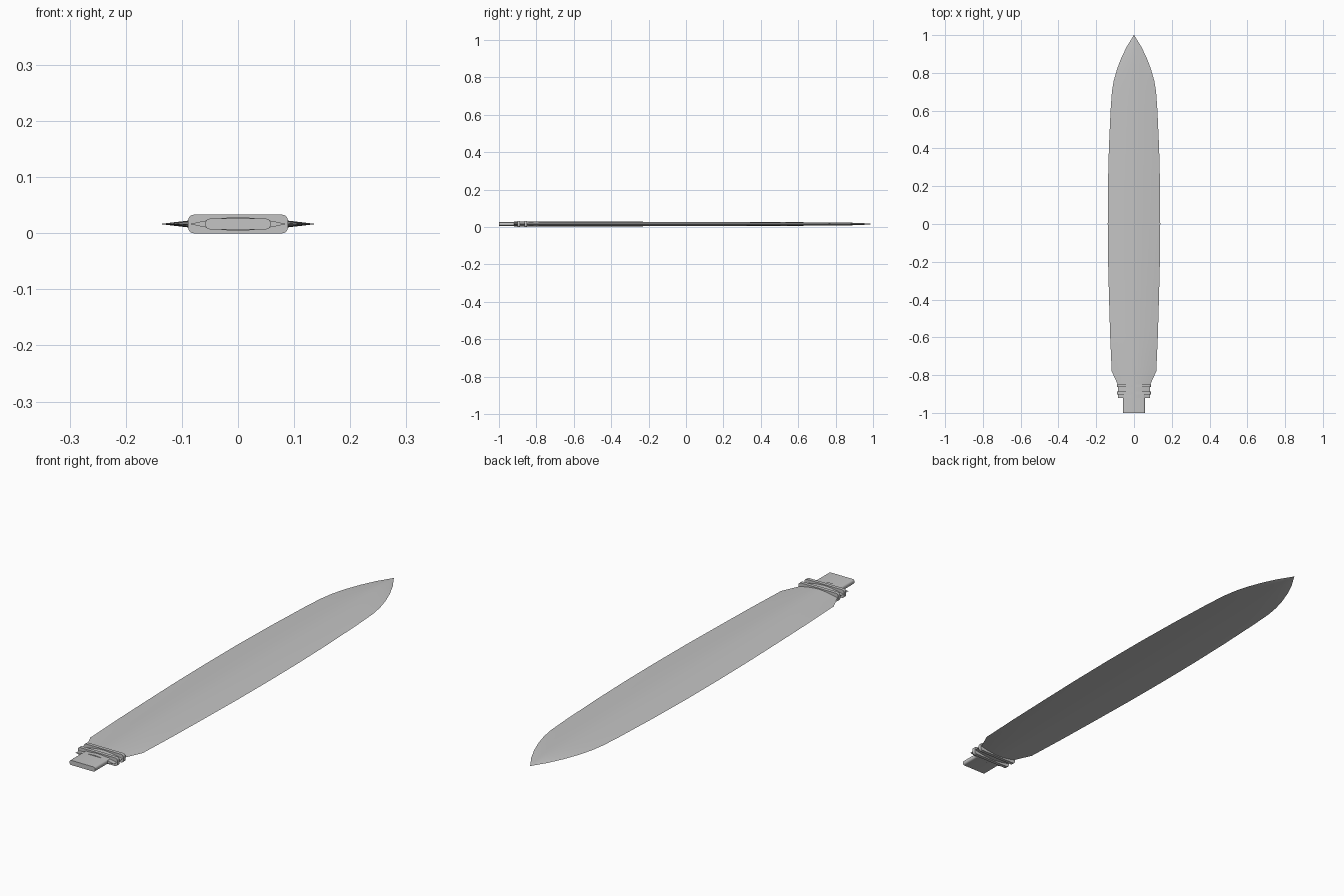
import bpy
import bmesh
import math

old = bpy.data.objects.get("Cube")
if old:
    bpy.data.objects.remove(old, do_unlink=True)

MID = 0.0165  # height of the blade's centre plane

steel = bpy.data.materials.new("grey_steel")
steel.use_nodes = True
GREY = (0.55, 0.55, 0.55, 1)
steel.diffuse_color = GREY
steel.node_tree.nodes["Principled BSDF"].inputs["Base Color"].default_value = GREY


def finish(bm, name, angle):
    bmesh.ops.recalc_face_normals(bm, faces=bm.faces)
    mesh = bpy.data.meshes.new(name)
    bm.to_mesh(mesh)
    bm.free()
    obj = bpy.data.objects.new(name, mesh)
    bpy.context.collection.objects.link(obj)
    mesh.materials.append(steel)
    bpy.ops.object.select_all(action="DESELECT")
    obj.select_set(True)
    bpy.context.view_layer.objects.active = obj
    bpy.ops.object.shade_smooth_by_angle(angle=math.radians(angle))
    return obj


def loft(name, rings, angle=20):
    """Skin a list of closed rings and cap both ends."""
    bm = bmesh.new()
    loops = [[bm.verts.new(p) for p in ring] for ring in rings]
    n = len(loops[0])
    for a, b in zip(loops, loops[1:]):
        for i in range(n):
            j = (i + 1) % n
            bm.faces.new((a[i], a[j], b[j], b[i]))
    bm.faces.new(loops[0])
    bm.faces.new(loops[-1])
    bmesh.ops.remove_doubles(bm, verts=bm.verts, dist=0.00001)
    return finish(bm, name, angle)


def lens(y, half_width, half_height, steps=6):
    """Pointed lens section across the blade."""
    us = [-1 + i / steps for i in range(2 * steps + 1)]
    top = [(u, 1 - abs(u) ** 1.6) for u in us]
    bottom = [(u, -h) for u, h in reversed(top[1:-1])]
    return [(u * half_width, y, MID + h * half_height) for u, h in top + bottom]


def rounded(y, half_width, half_height, radius, steps=4):
    """Rounded rectangle section."""
    ring = []
    for k, (sx, sz) in enumerate([(1, 1), (-1, 1), (-1, -1), (1, -1)]):
        for i in range(steps + 1):
            a = math.pi / 2 * (k + i / steps)
            ring.append((sx * (half_width - radius) + radius * math.cos(a), y,
                         MID + sz * (half_height - radius) + radius * math.sin(a)))
    return ring


# Blade with its narrow neck: y, half width, half thickness
outline = [
    (-0.92, 0.086, 0.0125), (-0.85, 0.086, 0.0125), (-0.78, 0.118, 0.0125),
    (-0.6, 0.126, 0.0125), (-0.4, 0.132, 0.0122), (-0.2, 0.137, 0.012),
    (0, 0.139, 0.0115), (0.2, 0.138, 0.011), (0.4, 0.133, 0.0105),
    (0.6, 0.124, 0.0095), (0.7, 0.117, 0.009), (0.76, 0.107, 0.0085),
    (0.82, 0.09, 0.008), (0.88, 0.067, 0.007), (0.94, 0.038, 0.005),
    (0.98, 0.013, 0.002), (1.0, 0.001, 0.0002),
]
loft("blade", [lens(*row) for row in outline])

# Flat tang behind the blade
loft("tang", [rounded(y, 0.058, 0.0095, 0.008) for y in (-1.0, -0.9)], 30)

# Two thin binding rings around the neck
for number, y in enumerate((-0.857, -0.895), 1):
    loft(f"collar_ring_{number}",
         [rounded(y + dy, 0.089, 0.0165, 0.01) for dy in (-0.007, 0.007)], 30)
